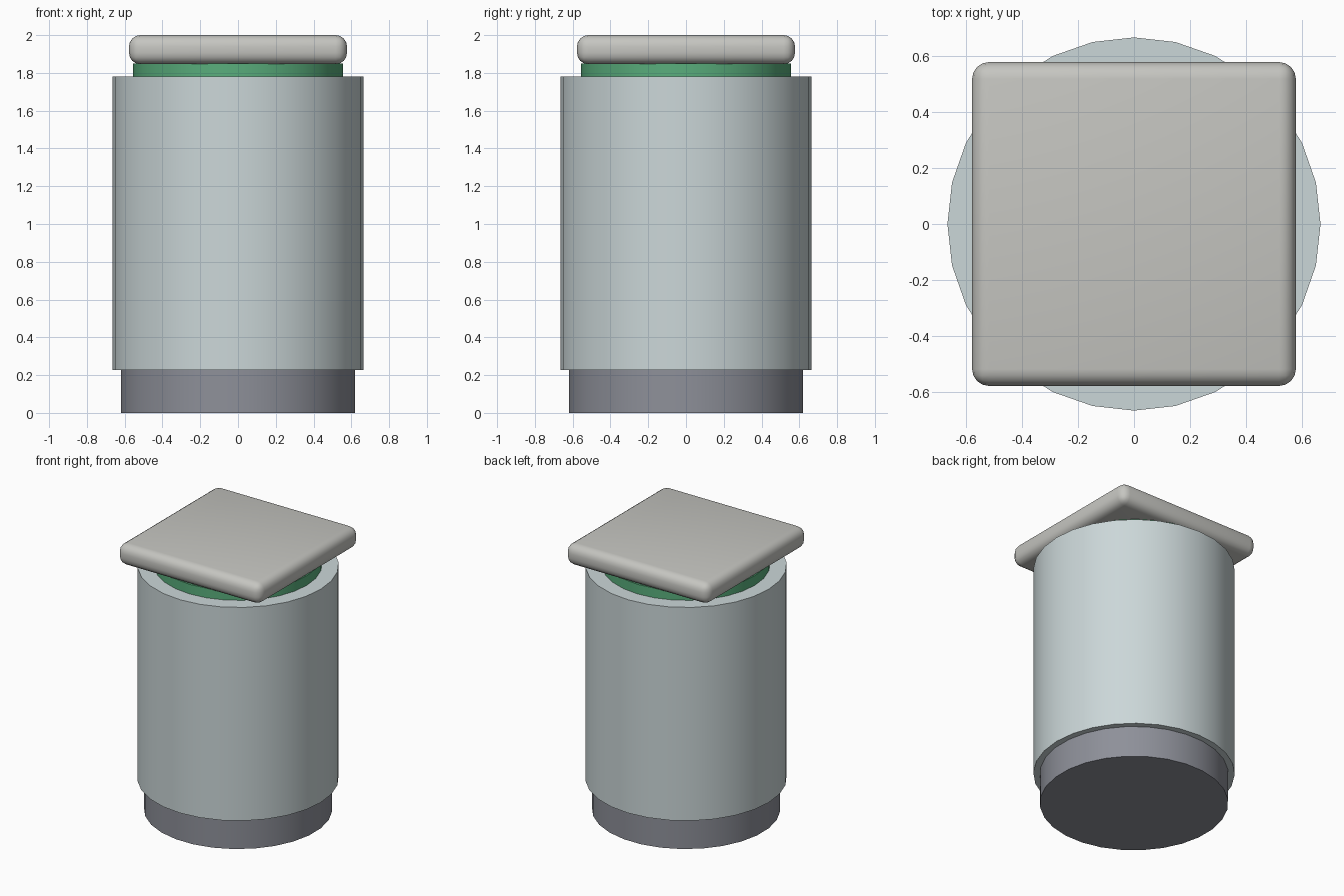
import bpy, math

if "Cube" in bpy.data.objects:
    bpy.data.objects.remove(bpy.data.objects["Cube"])


def finish(obj, name, color):
    obj.name = name
    mat = bpy.data.materials.new(name + "_material")
    mat.diffuse_color = (*color, 1)
    mat.use_nodes = True
    mat.node_tree.nodes["Principled BSDF"].inputs["Base Color"].default_value = mat.diffuse_color
    obj.data.materials.append(mat)
    bpy.ops.object.shade_smooth_by_angle(angle=math.radians(35))
    return obj


def drum(name, radius, z0, z1, color, turn=0.0):
    bpy.ops.mesh.primitive_cylinder_add(
        vertices=28, radius=radius, depth=z1 - z0,
        location=(0, 0, (z0 + z1) / 2), rotation=(0, 0, turn))
    return finish(bpy.context.object, name, color)


# Stacked round body: foot, wide glass drum, green core showing at the neck
drum("base", 0.622, 0.0, 0.25, (0.27, 0.28, 0.32), math.pi / 28)
drum("glass_drum", 0.665, 0.226, 1.78, (0.6, 0.68, 0.69))
drum("green_neck", 0.555, 1.7, 1.85, (0.1, 0.42, 0.2))

# Square lid with rounded edges
bpy.ops.mesh.primitive_cube_add(size=1, location=(0, 0, 1.923))
lid = bpy.context.object
lid.scale = (1.154, 1.154, 0.154)
bpy.ops.object.transform_apply(location=False, rotation=False, scale=True)
bevel = lid.modifiers.new("rounded_edges", 'BEVEL')
bevel.width = 0.06
bevel.segments = 4
bpy.ops.object.modifier_apply(modifier=bevel.name)
finish(lid, "lid", (0.56, 0.56, 0.53))
